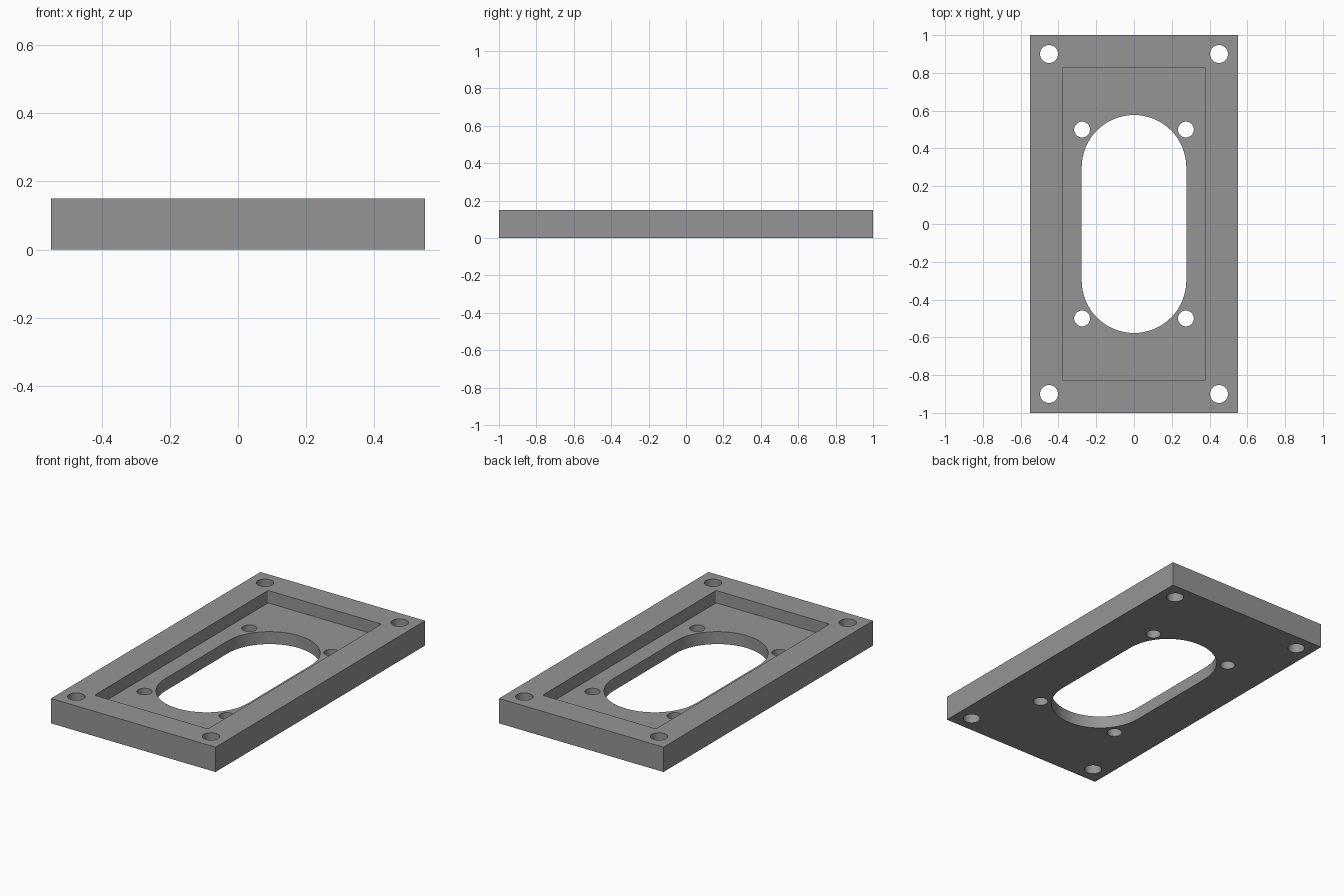
import bpy, bmesh, math

if "Cube" in bpy.data.objects:
    bpy.data.objects.remove(bpy.data.objects["Cube"])

grey = bpy.data.materials.new("mid grey")
grey.diffuse_color = (0.3, 0.3, 0.3, 1)
grey.use_nodes = True
grey.node_tree.nodes["Principled BSDF"].inputs["Base Color"].default_value = grey.diffuse_color


def rounded_outline(hx, hy, r, steps):
    """Counter-clockwise rounded rectangle given by half sizes and corner radius."""
    pts = []
    for i, (sx, sy) in enumerate([(1, 1), (-1, 1), (-1, -1), (1, -1)]):
        for k in range(steps + 1):
            a = math.pi / 2 * (i + k / steps)
            p = (sx * (hx - r) + r * math.cos(a), sy * (hy - r) + r * math.sin(a))
            if not pts or math.dist(p, pts[-1]) > 1e-5:
                pts.append(p)
    if math.dist(pts[0], pts[-1]) < 1e-5:
        pts.pop()
    return pts


def prism(name, outlines, z0, z1):
    """Extrude one or more separate outlines into solids within one object."""
    bm = bmesh.new()
    for pts in outlines:
        face = bm.faces.new([bm.verts.new((x, y, z0)) for x, y in pts])
        ext = bmesh.ops.extrude_face_region(bm, geom=[face])
        top = [v for v in ext["geom"] if isinstance(v, bmesh.types.BMVert)]
        bmesh.ops.translate(bm, verts=top, vec=(0, 0, z1 - z0))
    bmesh.ops.recalc_face_normals(bm, faces=bm.faces)
    mesh = bpy.data.meshes.new(name)
    bm.to_mesh(mesh)
    bm.free()
    mesh.materials.append(grey)
    obj = bpy.data.objects.new(name, mesh)
    bpy.context.collection.objects.link(obj)
    return obj


def four_holes(x, y, r):
    circle = rounded_outline(r, r, r, 8)
    return [[(sx * x + px, sy * y + py) for px, py in circle]
            for sx in (-1, 1) for sy in (-1, 1)]


# Solid plate
plate = prism("mounting_plate", [[(-.55, -1), (.55, -1), (.55, 1), (-.55, 1)]], 0, 0.15)

# Shallow pocket, then the slot and screw holes that pass right through
pocket = prism("pocket_cutter", [rounded_outline(0.379, 0.828, 0.008, 4)], 0.075, 0.3)
through = prism("slot_and_hole_cutter",
                [rounded_outline(0.277, 0.577, 0.277, 16)]
                + four_holes(0.45, 0.90, 0.048)
                + four_holes(0.275, 0.50, 0.042), -0.1, 0.4)

for cutter in (pocket, through):
    mod = plate.modifiers.new(cutter.name, "BOOLEAN")
    mod.operation = "DIFFERENCE"
    mod.solver = "EXACT"
    mod.object = cutter

# Bake the cuts and discard the cutters
bpy.context.view_layer.objects.active = plate
plate.select_set(True)
for mod in list(plate.modifiers):
    bpy.ops.object.modifier_apply(modifier=mod.name)
for cutter in (pocket, through):
    bpy.data.objects.remove(cutter)

# Smooth round walls, crisp edges
bpy.ops.object.shade_smooth_by_angle(angle=math.radians(30))
